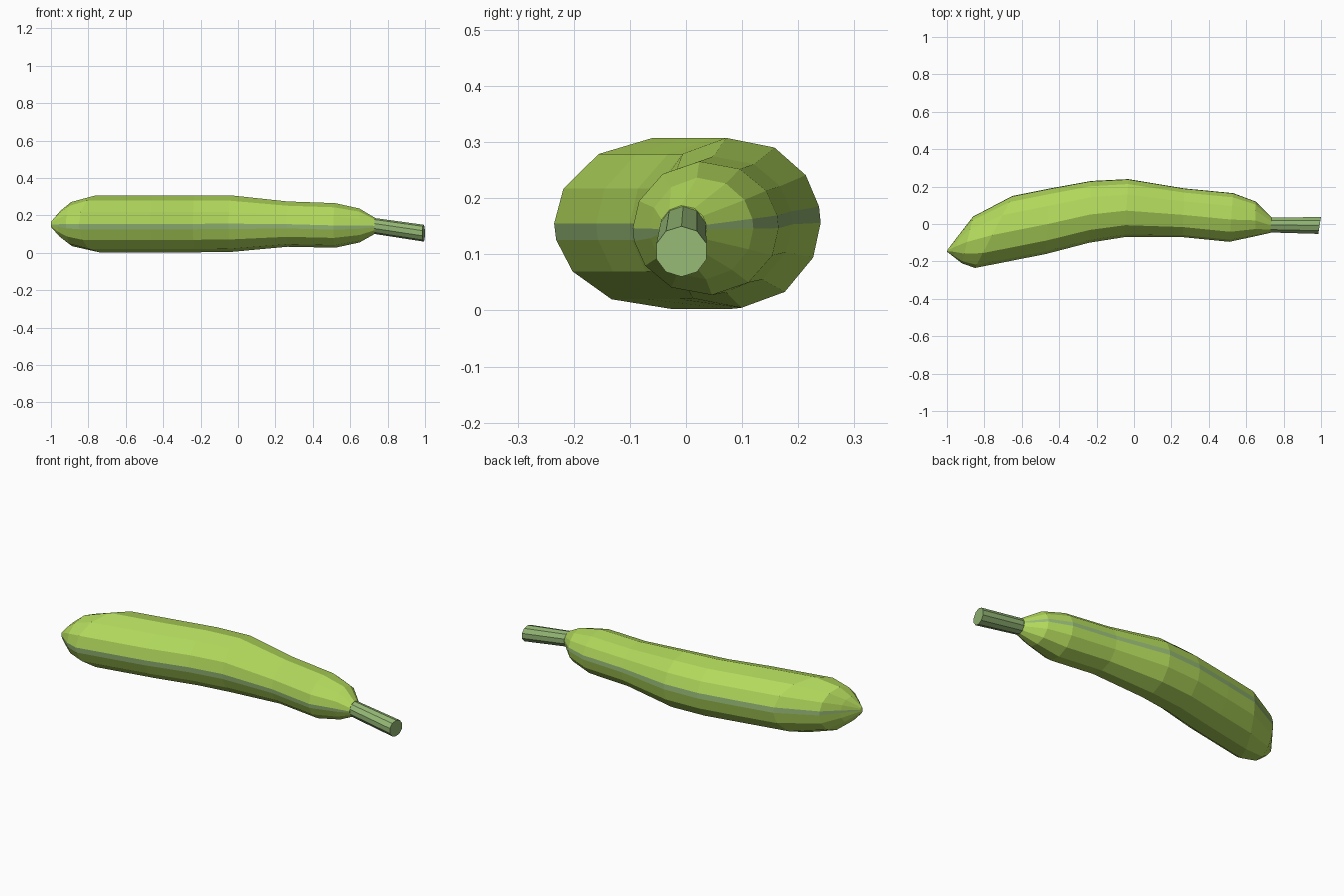
import bpy
import bmesh
from math import cos, sin, radians
from mathutils import Vector

cube = bpy.data.objects.get("Cube")
if cube:
    bpy.data.objects.remove(cube, do_unlink=True)


def material(name, color):
    mat = bpy.data.materials.new(name)
    mat.use_nodes = True
    mat.diffuse_color = color
    mat.node_tree.nodes["Principled BSDF"].inputs["Base Color"].default_value = color
    return mat


lime = material("lime skin", (0.445, 0.694, 0.107, 1))
sage = material("sage green", (0.30, 0.48, 0.18, 1))


def loft(name, rings, angles, mats, stripes=()):
    """Skin tilted oval rings, each (back x, back y, front x, front y, bottom, top)."""
    bm = bmesh.new()
    loops = []
    for bx, by, fx, fy, low, high in rings:
        mid = (low + high) / 2
        centre = Vector(((bx + fx) / 2, (by + fy) / 2, mid))
        across = Vector((bx, by, mid)) - centre
        up = Vector((0, 0, high - mid))
        loops.append([bm.verts.new(centre + across * cos(radians(a)) + up * sin(radians(a)))
                      for a in angles])
    n = len(angles)
    for a, b in zip(loops, loops[1:]):
        for i in range(n):
            j = (i + 1) % n
            face = bm.faces.new((a[i], a[j], b[j], b[i]))
            face.material_index = 1 if i in stripes else 0
    bm.faces.new(loops[0])
    bm.faces.new(loops[-1])
    bmesh.ops.recalc_face_normals(bm, faces=bm.faces)
    mesh = bpy.data.meshes.new(name)
    bm.to_mesh(mesh)
    bm.free()
    for mat in mats:
        mesh.materials.append(mat)
    obj = bpy.data.objects.new(name, mesh)
    bpy.context.collection.objects.link(obj)
    return obj


# Curved body, from the blunt tip to the neck, with a narrow band on each side
half = [0, 11, 34, 62, 95, 126, 156]
body_rings = [
    (-0.995, -0.135, -1.0, -0.148, 0.135, 0.168),
    (-0.93, -0.05, -0.965, -0.175, 0.08, 0.225),
    (-0.86, 0.04, -0.92, -0.21, 0.035, 0.272),
    (-0.65, 0.15, -0.85, -0.235, 0.002, 0.308),
    (-0.45, 0.19, -0.47, -0.16, 0.002, 0.308),
    (-0.23, 0.23, -0.24, -0.10, 0.002, 0.308),
    (-0.03, 0.24, -0.05, -0.07, 0.004, 0.308),
    (0.27, 0.19, 0.26, -0.07, 0.032, 0.275),
    (0.53, 0.165, 0.51, -0.095, 0.027, 0.266),
    (0.65, 0.12, 0.65, -0.065, 0.055, 0.237),
    (0.735, 0.037, 0.73, -0.047, 0.102, 0.187),
]
loft("body", body_rings, half + [a + 180 for a in half], [lime, sage], stripes=(0, 7))

# Drooping stem
stem_rings = [
    (0.725, 0.037, 0.72, -0.047, 0.102, 0.187),
    (1.0, 0.039, 0.985, -0.055, 0.06, 0.15),
]
loft("stem", stem_rings, [18 + 36 * i for i in range(10)], [sage])
